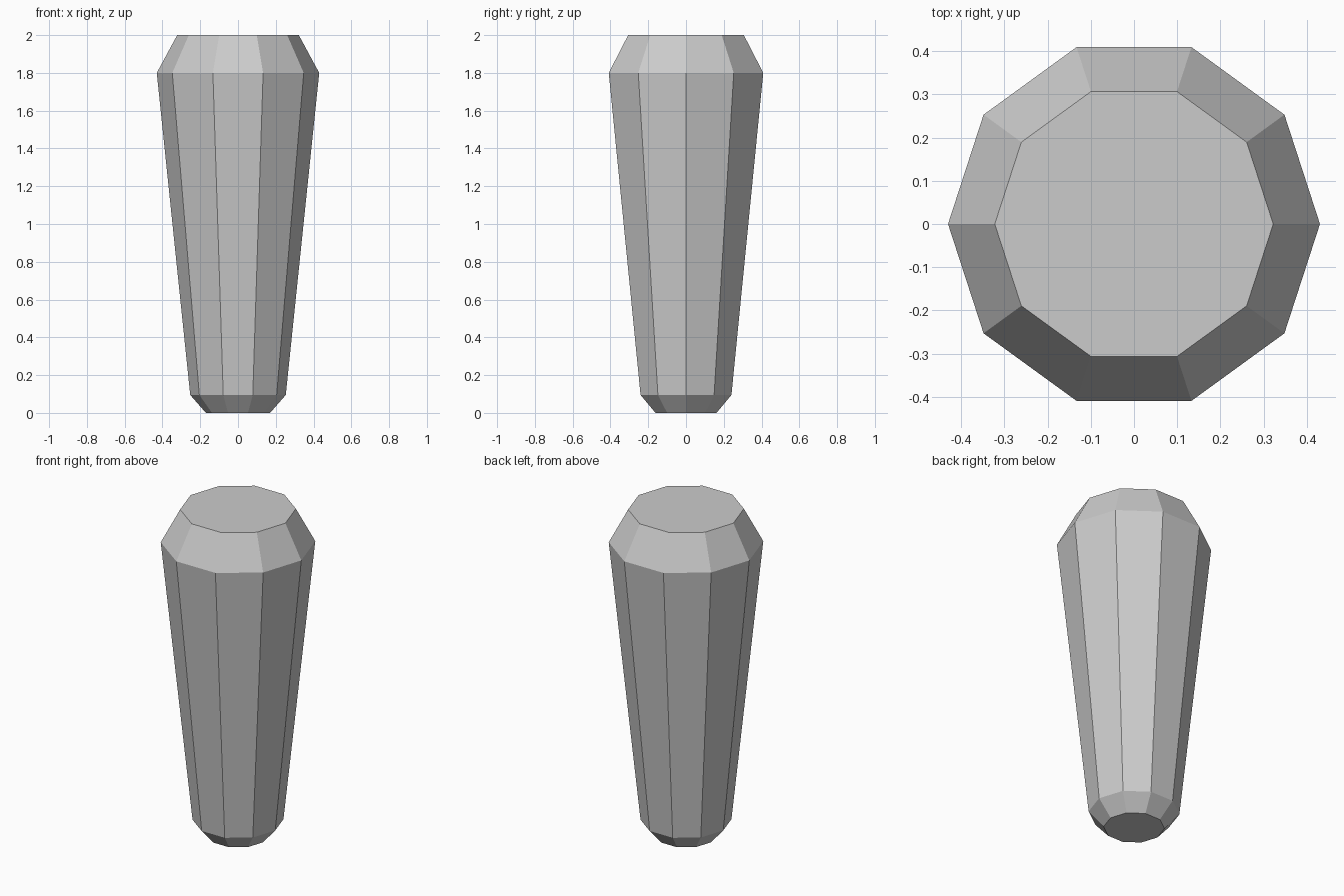
import bpy
import bmesh
from math import cos, sin, tau

cube = bpy.data.objects.get("Cube")
if cube:
    bpy.data.objects.remove(cube, do_unlink=True)

SIDES = 10
# (radius, height) from the base to the top
PROFILE = [(0.17, 0.0), (0.253, 0.095), (0.43, 1.8), (0.322, 2.0)]

# Plain grey material
grey = bpy.data.materials.new("light_grey")
grey.use_nodes = True
colour = (0.6, 0.6, 0.6, 1.0)
grey.diffuse_color = colour
grey.node_tree.nodes["Principled BSDF"].inputs["Base Color"].default_value = colour

# Faceted tapered peg: stacked rings joined by quads, closed by flat caps
bm = bmesh.new()
rings = [[bm.verts.new((r * cos(tau * i / SIDES), r * sin(tau * i / SIDES), z))
          for i in range(SIDES)] for r, z in PROFILE]
for low, high in zip(rings, rings[1:]):
    for i in range(SIDES):
        j = (i + 1) % SIDES
        bm.faces.new((low[i], low[j], high[j], high[i]))
bm.faces.new(rings[0][::-1])
bm.faces.new(rings[-1])

mesh = bpy.data.meshes.new("tapered_peg")
bm.to_mesh(mesh)
bm.free()
mesh.materials.append(grey)
peg = bpy.data.objects.new("tapered_peg", mesh)
bpy.context.collection.objects.link(peg)
